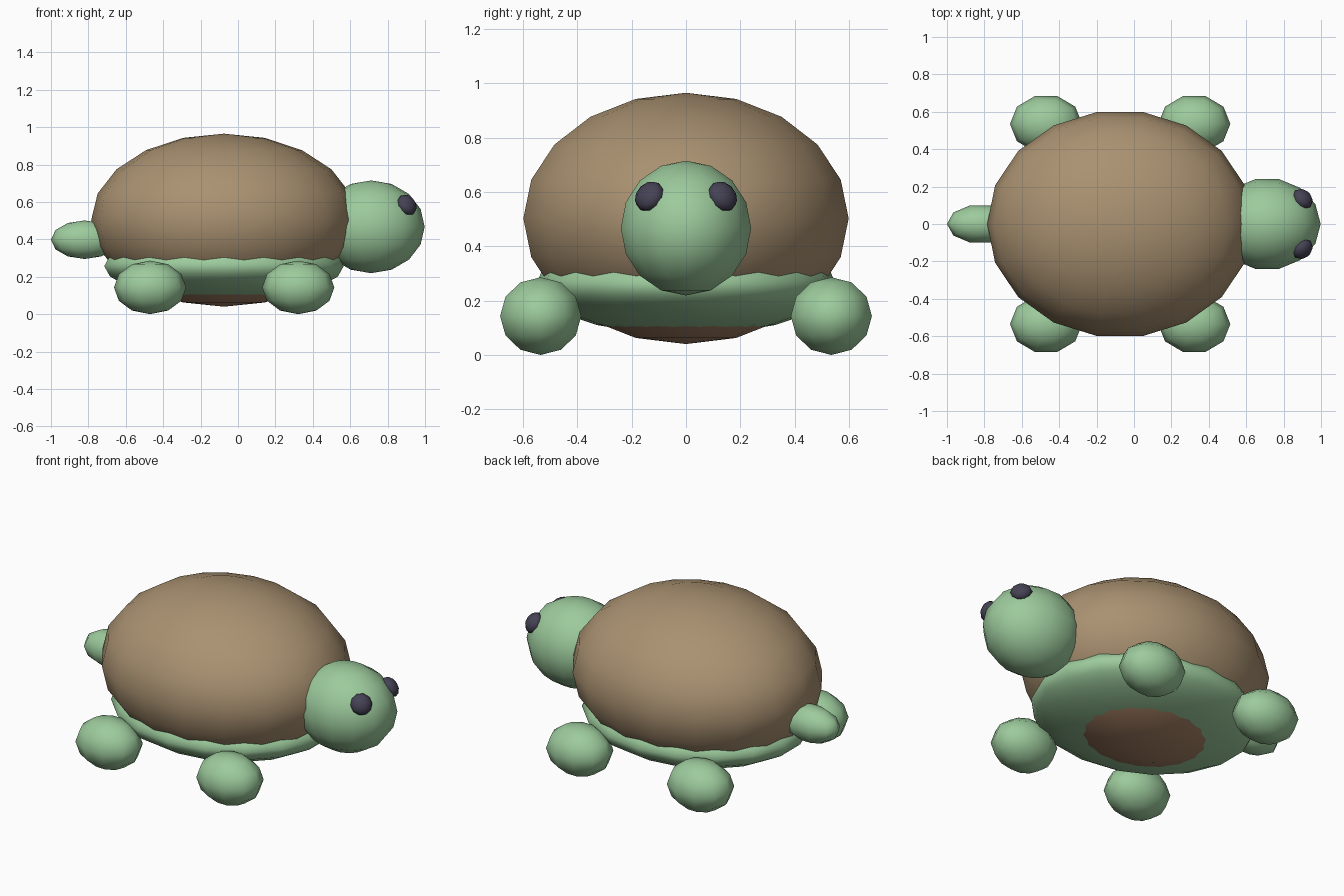
import bpy
from math import pi
from mathutils import Matrix, Vector

cube = bpy.data.objects.get("Cube")
if cube:
    bpy.data.objects.remove(cube, do_unlink=True)


def material(name, rgb):
    m = bpy.data.materials.new(name)
    m.use_nodes = True
    m.diffuse_color = (*rgb, 1)
    m.node_tree.nodes["Principled BSDF"].inputs["Base Color"].default_value = (*rgb, 1)
    return m


skin = material("soft green", (0.335, 0.595, 0.335))
brown = material("shell brown", (0.4, 0.285, 0.165))
belly_brown = material("belly brown", (0.39, 0.225, 0.13))
dark = material("eye dark", (0.06, 0.055, 0.09))


def ellipsoid(name, mat, centre, radii, segments, rings, rotation=(0, 0, 0), turn=pi / 2):
    bpy.ops.mesh.primitive_uv_sphere_add(segments=segments, ring_count=rings, radius=1,
                                         location=centre, rotation=rotation)
    obj = bpy.context.object
    obj.name = name
    # Turn the segments so that a corner points along x
    obj.data.transform(Matrix.Rotation(turn, 4, "Z"))
    obj.scale = radii
    obj.data.materials.append(mat)
    bpy.ops.object.shade_smooth()
    return obj


# Domed shell with a differently coloured underside
shell = ellipsoid("shell", brown, (-0.075, 0, 0.5025), (0.71, 0.608, 0.4625), 18, 10)
shell.data.materials.append(belly_brown)
for face in shell.data.polygons:
    if face.center.z < -0.6:
        face.material_index = 1

# Flattened body showing as a rim under the shell
ellipsoid("body_rim", skin, (-0.075, 0, 0.257), (0.65, 0.555, 0.182), 18, 10, turn=0)

# Head and tail
head_centre = Vector((0.712, 0, 0.467))
head_radii = Vector((0.286, 0.246, 0.248))
ellipsoid("head", skin, head_centre, head_radii, 14, 8)
ellipsoid("tail", skin, (-0.82, 0, 0.398), (0.18, 0.105, 0.103), 10, 6)

# Legs and eyes, mirrored left and right
for side, s in (("left", 1), ("right", -1)):
    for end, x in (("front", 0.322), ("back", -0.47)):
        ellipsoid(f"{end}_{side}_leg", skin, (x, s * 0.535, 0.143),
                  (0.193, 0.157, 0.143), 10, 6)
    eye = Vector((0.902, s * 0.134, 0.583))
    offset = eye - head_centre
    normal = Vector([o / r ** 2 for o, r in zip(offset, head_radii)])
    ellipsoid(f"{side}_eye", dark, eye, (0.06, 0.06, 0.043), 10, 6,
              normal.to_track_quat("Z", "Y").to_euler())
